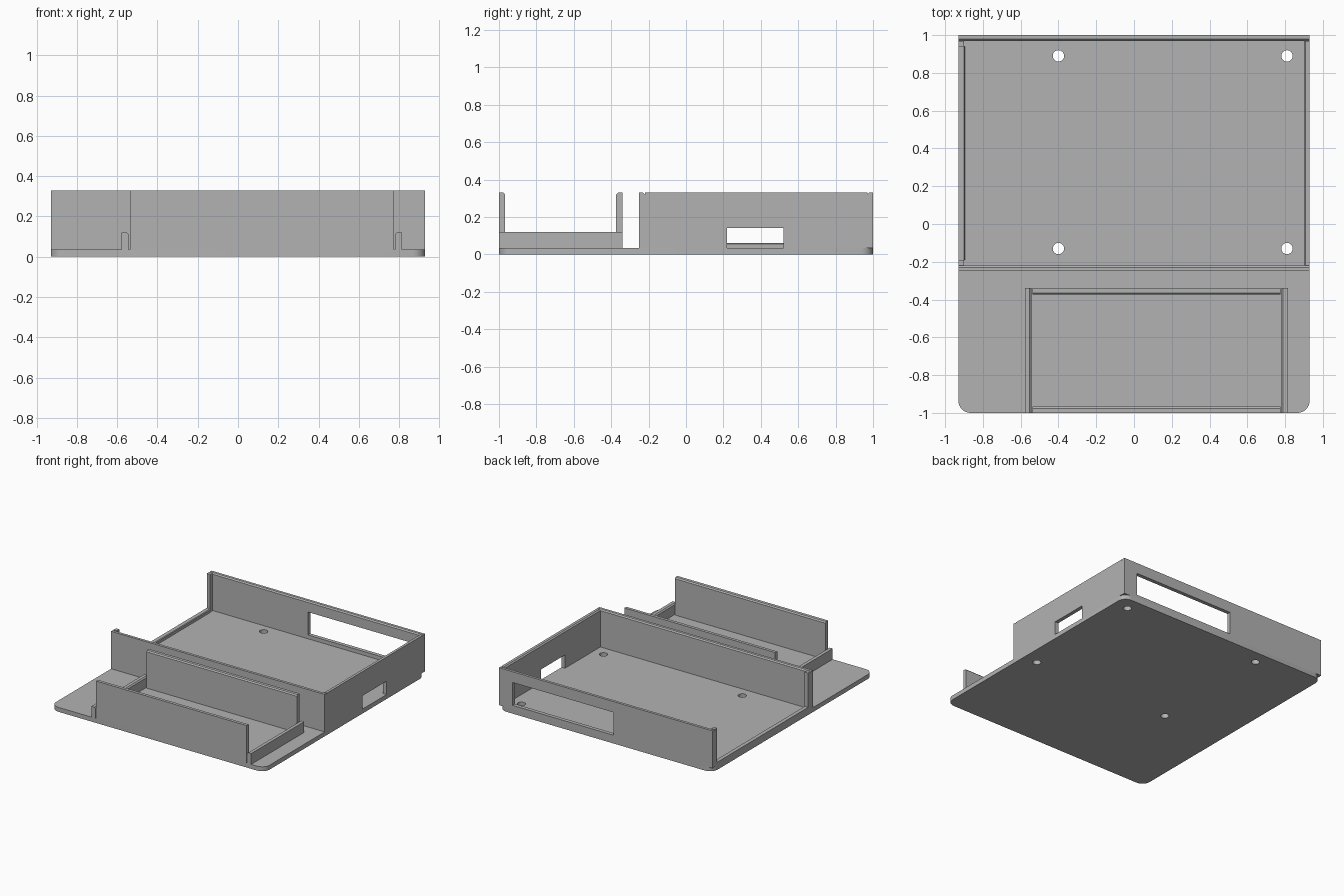
import bpy, bmesh
from mathutils import Vector

cube = bpy.data.objects.get("Cube")
if cube:
    bpy.data.objects.remove(cube, do_unlink=True)

grey = bpy.data.materials.new("plain grey")
grey.use_nodes = True
grey.diffuse_color = (0.45, 0.45, 0.45, 1)
grey.node_tree.nodes["Principled BSDF"].inputs["Base Color"].default_value = grey.diffuse_color


def finish(name, bm):
    mesh = bpy.data.meshes.new(name)
    bm.to_mesh(mesh)
    bm.free()
    mesh.materials.append(grey)
    obj = bpy.data.objects.new(name, mesh)
    bpy.context.collection.objects.link(obj)
    return obj


def box_mesh(x, y, z):
    """Box from (low, high) ranges on each axis."""
    bm = bmesh.new()
    bmesh.ops.create_cube(bm, size=1)
    for v in bm.verts:
        v.co = Vector([r[0] if c < 0 else r[1] for c, r in zip(v.co, (x, y, z))])
    return bm


def wall(name, x, y, z, inner=None, chamfer=0.009):
    """Wall whose top edge is chamfered on the side given by inner (axis, sign)."""
    bm = box_mesh(x, y, z)
    if inner:
        axis, sign = inner
        limit = (x, y)[axis][1 if sign > 0 else 0]
        edges = [e for e in bm.edges if all(
            abs(v.co[axis] - limit) < 1e-5 and abs(v.co.z - z[1]) < 1e-5 for v in e.verts)]
        bmesh.ops.bevel(bm, geom=edges, offset=chamfer, segments=1, affect='EDGES')
    return finish(name, bm)


def cut(target, cutter):
    cutter.hide_render = True
    cutter.hide_viewport = True
    mod = target.modifiers.new(cutter.name, 'BOOLEAN')
    mod.object = cutter
    mod.operation = 'DIFFERENCE'
    mod.solver = 'EXACT'
    bpy.context.view_layer.objects.active = target
    bpy.ops.object.modifier_apply(modifier=mod.name)
    bpy.data.objects.remove(cutter, do_unlink=True)


W, FLOOR, TOP, T = 0.93, 0.035, 0.33, 0.03
FRONT = -0.25

# Base plate with rounded corners
bm = box_mesh((-W, W), (-1, 1), (0, FLOOR))
upright = [e for e in bm.edges if abs(e.verts[0].co.z - e.verts[1].co.z) > 0.01]
bmesh.ops.bevel(bm, geom=upright, offset=0.065, segments=8, affect='EDGES', profile=0.5)
base = finish("base_plate", bm)

# Screw holes through the base
for hx in (-0.4, 0.81):
    for hy in (-0.13, 0.89):
        bm = bmesh.new()
        bmesh.ops.create_cone(bm, cap_ends=True, segments=32, radius1=0.03, radius2=0.03, depth=0.2)
        bmesh.ops.translate(bm, verts=bm.verts, vec=(hx, hy, 0))
        cut(base, finish("hole_cutter", bm))

# Tray walls
rear = wall("tray_rear_wall", (-W, W), (1 - T, 1), (FLOOR, TOP), (1, -1))
wall("tray_front_wall", (-W, W), (FRONT, FRONT + T), (FLOOR, TOP), (1, 1))
side = wall("tray_left_wall", (W - T, W), (FRONT + T, 1 - T), (FLOOR, TOP), (0, -1))

# Open side: corner returns and a low sill
wall("open_side_rear_return", (-W, -W + T), (0.94, 1 - T), (FLOOR, TOP))
wall("open_side_front_return", (-W, -W + T), (FRONT + T, -0.19), (FLOOR, TOP))
wall("open_side_sill", (-W, -W + T + 0.005), (-0.19, 0.94), (FLOOR, 0.06), (0, 1), 0.005)

# Port openings
cut(rear, finish("rear_port_cutter", box_mesh((-0.07, 0.81), (0.9, 1.1), (0.065, 0.245))))
cut(side, finish("side_port_cutter", box_mesh((0.8, 1.0), (0.22, 0.52), (FLOOR - 0.02, 0.14))))

# Holder: low end walls, low rails and tall wall panels
X0, X1, Y0, Y1, LOW = -0.578, 0.815, -1.0, -0.34, 0.12
wall("holder_right_end", (X0, X0 + 0.035), (Y0, Y1), (FLOOR, LOW), (0, 1))
wall("holder_left_end", (X1 - 0.035, X1), (Y0, Y1), (FLOOR, LOW), (0, -1))
for name, y, sign in (("front", (Y0, Y0 + 0.033), 1), ("rear", (Y1 - 0.033, Y1), -1)):
    wall("holder_" + name + "_panel", (-0.537, 0.775), y, (FLOOR, TOP), (1, sign))

# Smooth only the gentle curves
bpy.ops.object.select_all(action='DESELECT')
base.select_set(True)
bpy.context.view_layer.objects.active = base
bpy.ops.object.shade_smooth_by_angle(angle=0.5)
